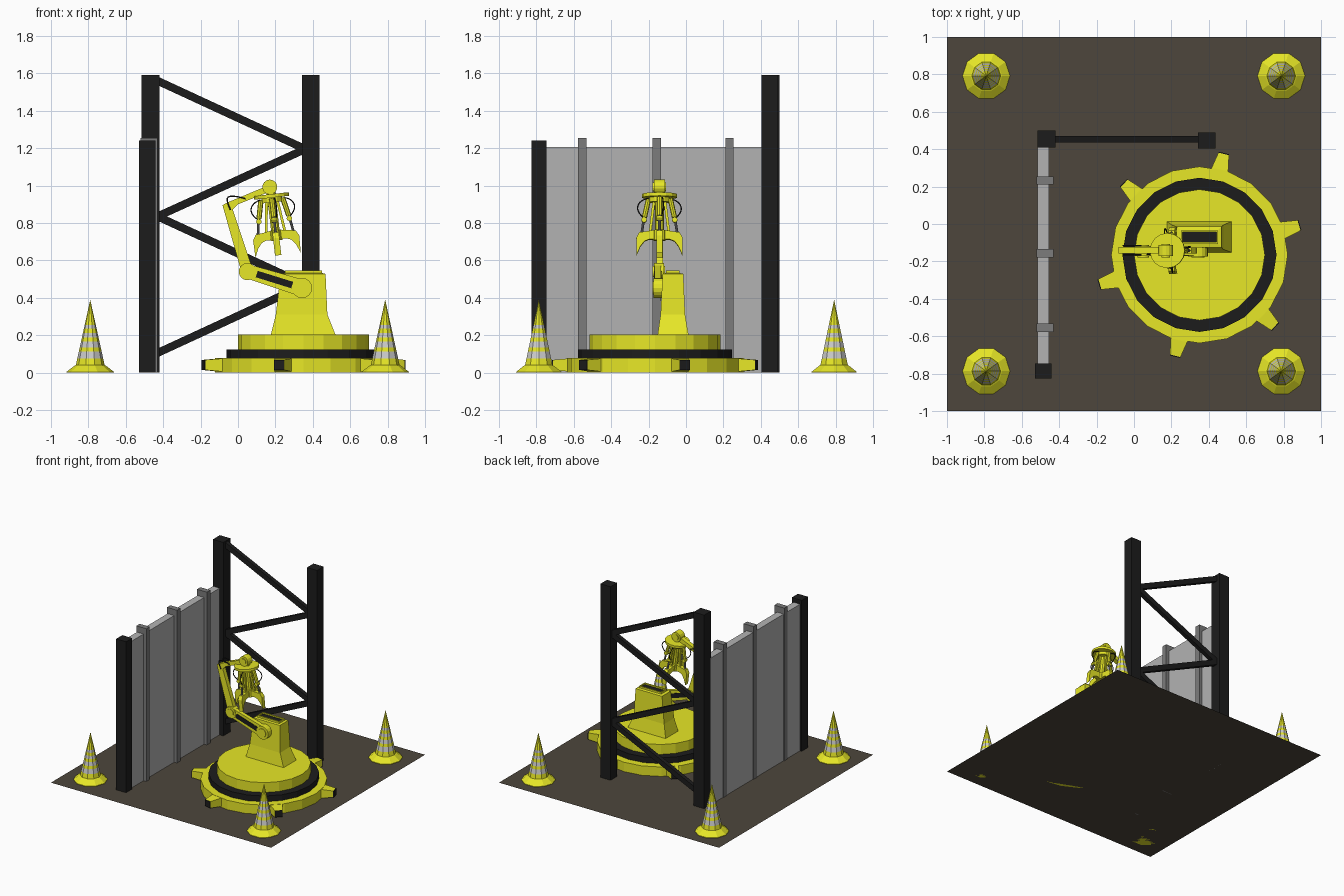
import bpy, bmesh, math
from mathutils import Vector, Matrix

if "Cube" in bpy.data.objects:
    bpy.data.objects.remove(bpy.data.objects["Cube"])


def material(name, r, g, b):
    m = bpy.data.materials.new(name)
    m.diffuse_color = (r, g, b, 1)
    m.use_nodes = True
    m.node_tree.nodes["Principled BSDF"].inputs["Base Color"].default_value = m.diffuse_color
    return m


YELLOW = material("yellow_paint", 0.8, 0.8, 0.02)
BLACK = material("black_paint", 0.012, 0.012, 0.012)
WHITE = material("white_stripe", 0.8, 0.78, 0.78)
BROWN = material("brown_ground", 0.075, 0.062, 0.045)
STEEL = material("dark_steel", 0.2, 0.2, 0.2)
PANEL = material("panel_grey", 0.45, 0.45, 0.45)
I = Matrix.Identity(4)


def finish(name, bm, *mats, m=I):
    bm.transform(m)
    bmesh.ops.recalc_face_normals(bm, faces=bm.faces)
    me = bpy.data.meshes.new(name)
    bm.to_mesh(me)
    bm.free()
    for mat in mats:
        me.materials.append(mat)
    ob = bpy.data.objects.new(name, me)
    bpy.context.collection.objects.link(ob)
    return ob


def box(name, lo, hi, mat, m=I):
    lo, hi = Vector(lo), Vector(hi)
    bm = bmesh.new()
    bmesh.ops.create_cube(bm, size=1, matrix=Matrix.Translation((lo + hi) / 2)
                          @ Matrix.Diagonal((*(hi - lo), 1)))
    return finish(name, bm, mat, m=m)


def prism(name, xz, y0, y1, mat, m=I):
    """Outline in the xz plane, extruded from y0 to y1."""
    bm = bmesh.new()
    f = bm.faces.new([bm.verts.new((x, y0, z)) for x, z in xz])
    g = bmesh.ops.extrude_face_region(bm, geom=[f])["geom"]
    bmesh.ops.translate(bm, vec=(0, y1 - y0, 0),
                        verts=[v for v in g if isinstance(v, bmesh.types.BMVert)])
    return finish(name, bm, mat, m=m)


def bar(name, a, b, w, y0, y1, mat, m=I, w2=None):
    """Straight strip in the xz plane from a to b."""
    a, b = Vector(a), Vector(b)
    d = (b - a).normalized()
    n = Vector((-d.y, d.x))
    h, k = n * w / 2, n * (w2 or w) / 2
    return prism(name, [a - h, b - k, b + k, a + h], y0, y1, mat, m)


def rod(name, a, b, r, mat, m=I, n=10, r2=None):
    a, b = Vector(a), Vector(b)
    bm = bmesh.new()
    q = (b - a).to_track_quat('Z', 'Y').to_matrix().to_4x4()
    bmesh.ops.create_cone(bm, cap_ends=True, segments=n, radius1=r,
                          radius2=r if r2 is None else r2, depth=(b - a).length,
                          matrix=Matrix.Translation((a + b) / 2) @ q)
    return finish(name, bm, mat, m=m)


def stack(name, loops, *mats, index=lambda i: 0, m=I):
    """Skin a list of equal-length point loops and cap both ends."""
    bm = bmesh.new()
    vs = [[bm.verts.new(p) for p in loop] for loop in loops]
    n = len(vs[0])
    for i in range(len(vs) - 1):
        for j in range(n):
            k = (j + 1) % n
            f = bm.faces.new((vs[i][j], vs[i][k], vs[i + 1][k], vs[i + 1][j]))
            f.material_index = index(i)
    bm.faces.new(vs[0])
    bm.faces.new(vs[-1])
    return finish(name, bm, *mats, m=m)


def hose(name, pts, r, m=I):
    cu = bpy.data.curves.new(name, 'CURVE')
    cu.dimensions = '3D'
    cu.bevel_depth, cu.bevel_resolution, cu.resolution_u = r, 1, 4
    s = cu.splines.new('NURBS')
    s.points.add(len(pts) - 1)
    for p, c in zip(s.points, pts):
        p.co = (*(m @ Vector(c)), 1)
    s.use_endpoint_u, s.order_u = True, 3
    cu.materials.append(BLACK)
    bpy.context.collection.objects.link(bpy.data.objects.new(name, cu))


# Ground plane
bm = bmesh.new()
bmesh.ops.create_grid(bm, x_segments=1, y_segments=1, size=1)
finish("ground", bm, BROWN)

# Striped traffic cones
levels = [(0.127, 0), (0.127, 0.004), (0.085, 0.036), (0.077, 0.04)]
levels += [(0.077 * (0.39 - z) / 0.35, z)
           for z in (0.075, 0.112, 0.135, 0.165, 0.187, 0.212, 0.235, 0.255,
                     0.275, 0.295, 0.32, 0.388)]
for x in (-0.79, 0.787):
    for y in (-0.787, 0.792):
        loops = [[(r * math.cos(t * math.tau / 10), r * math.sin(t * math.tau / 10), z)
                  for t in range(10)] for r, z in levels]
        stack("traffic_cone", loops, YELLOW, WHITE,
              index=lambda i: int(i in (4, 6, 8, 10)), m=Matrix.Translation((x, y, 0)))

# Posts, zigzag braces, ribbed wall
box("front_post", (-0.53, -0.825, 0), (-0.44, -0.745, 1.24), BLACK)
box("back_left_post", (-0.515, 0.41, 0), (-0.42, 0.5, 1.59), BLACK)
box("back_right_post", (0.343, 0.405, 0), (0.435, 0.49, 1.59), BLACK)
zig = [(-0.43, 1.56), (0.36, 1.195), (-0.43, 0.835), (0.36, 0.47), (-0.43, 0.105)]
for a, b in zip(zig, zig[1:]):
    bar("brace", a, b, 0.042, 0.437, 0.471, BLACK)
box("wall_panel", (-0.515, -0.75, 0), (-0.455, 0.415, 1.205), PANEL)
for y in (-0.555, -0.157, 0.232):
    box("wall_rib", (-0.52, y - 0.022, 0), (-0.43, y + 0.022, 1.255), STEEL)

# Turntable with six tapered, black-tipped feet
cx, cy = 0.35, -0.165
for name, r, z0, z1, mat in (("base_disc", 0.472, 0.0, 0.077, YELLOW),
                             ("black_ring", 0.412, 0.077, 0.124, BLACK),
                             ("top_disc", 0.35, 0.124, 0.205, YELLOW)):
    rod(name, (cx, cy, z0), (cx, cy, z1), r, mat, n=20)
for k in range(6):
    m = Matrix.Translation((cx, cy, 0)) @ Matrix.Rotation(math.radians(16.5 + 60 * k), 4, 'Z')
    loops = [[(x, -w, z0), (x, w, z0), (x, w, z1), (x, -w, z1)]
             for x, w, z0, z1 in ((0.44, 0.052, 0.004, 0.076), (0.47, 0.045, 0.006, 0.075),
                                  (0.555, 0.029, 0.014, 0.068), (0.558, 0.029, 0.014, 0.068))]
    stack("base_foot", loops, YELLOW, BLACK, index=lambda i: int(i == 2), m=m)
    box("foot_tip", (0.557, -0.028, 0.015), (0.56, 0.028, 0.067), BLACK, m)

# Pedestal with a sunken opening on top
sections = [(0.175, 0.522, -0.152, 0.014, 0.2), (0.202, 0.478, -0.136, -0.005, 0.31),
            (0.228, 0.468, -0.125, -0.014, 0.528), (0.25, 0.45, -0.108, -0.034, 0.532),
            (0.25, 0.45, -0.108, -0.034, 0.547), (0.258, 0.442, -0.097, -0.043, 0.547),
            (0.258, 0.442, -0.097, -0.043, 0.535)]
stack("pedestal", [[(a, c, z), (b, c, z), (b, d, z), (a, d, z)] for a, b, c, d, z in sections],
      YELLOW)
box("pedestal_opening", (0.258, -0.097, 0.53), (0.442, -0.043, 0.537), BLACK)

# Lower arm with black slot, elbow and shoulder hubs
bar("lower_arm", (0.05, 0.542), (0.34, 0.453), 0.075, -0.168, -0.135, YELLOW, w2=0.09)
bar("lower_arm_slot", (0.1, 0.527), (0.29, 0.468), 0.036, -0.171, -0.132, BLACK)
rod("shoulder_hub", (0.342, -0.174, 0.452), (0.342, -0.1, 0.452), 0.054, YELLOW, n=16)
rod("shoulder_cap", (0.342, -0.18, 0.452), (0.342, -0.17, 0.452), 0.035, YELLOW, n=16)
rod("elbow_hub", (0.05, -0.172, 0.54), (0.05, -0.118, 0.54), 0.046, YELLOW, n=16)
rod("elbow_cap", (0.05, -0.178, 0.54), (0.05, -0.112, 0.54), 0.03, YELLOW, n=16)

# Bent upper arm and wrist
prism("upper_arm", [(0.015, 0.55), (-0.083, 0.895), (-0.06, 0.908), (0.16, 1.0), (0.172, 0.968),
                    (0.0, 0.9), (-0.028, 0.872), (0.075, 0.562), (0.05, 0.52)],
      -0.158, -0.122, YELLOW)
rod("wrist_hub", (0.17, -0.172, 0.992), (0.17, -0.112, 0.992), 0.04, YELLOW, n=14)
rod("wrist_cap", (0.17, -0.178, 0.992), (0.17, -0.106, 0.992), 0.024, YELLOW, n=14)
for y in (-0.165, -0.115):
    hose("arm_hose", [(-0.04, y, 0.87), (-0.07, y, 0.93), (-0.03, y, 0.95), (0.04, y, 0.93)], 0.004)

# Grab: slightly tilted plate, shaft and four fingers
g = Matrix.Translation((0.178, -0.142, 0.95)) @ Matrix.Rotation(math.radians(-6.5), 4, 'Y')
rod("grab_neck", (0, 0, -0.02), (0, 0, 0.04), 0.026, YELLOW, g)
rod("grab_plate", (0, 0, -0.015), (0, 0, 0.004), 0.094, YELLOW, g, n=16)
rod("grab_collar", (0, 0, -0.04), (0, 0, -0.015), 0.055, YELLOW, g, n=12)
rod("grab_shaft", (0, 0, -0.235), (0, 0, -0.015), 0.024, YELLOW, g)
rod("grab_hub", (0, 0, -0.245), (0, 0, -0.19), 0.034, YELLOW, g)
blade = [(0.015, -0.188), (0.06, -0.196), (0.108, -0.203), (0.124, -0.232), (0.122, -0.325),
         (0.102, -0.278), (0.08, -0.25), (0.055, -0.24), (0.015, -0.24)]
for k in range(4):
    m = g @ Matrix.Rotation(k * math.pi / 2, 4, 'Z')
    prism("finger_blade", blade, -0.017, 0.017, YELLOW, m)
    rod("piston_body", (0.058, 0, -0.02), (0.08, 0, -0.12), 0.014, YELLOW, m, n=8)
    rod("piston_rod", (0.08, 0, -0.11), (0.095, 0, -0.205), 0.007, STEEL, m, n=8)
    rod("piston_joint", (0.082, -0.016, -0.135), (0.082, 0.016, -0.135), 0.015, YELLOW, m, n=8)
    bar("finger_link", (0.03, -0.04), (0.05, -0.2), 0.014, -0.007, 0.007, YELLOW, m)
    hose("finger_hose", [(0.06, 0.015, -0.02), (0.105, 0.02, -0.03), (0.125, 0.02, -0.09),
                         (0.085, 0.012, -0.125)], 0.0035, m)
